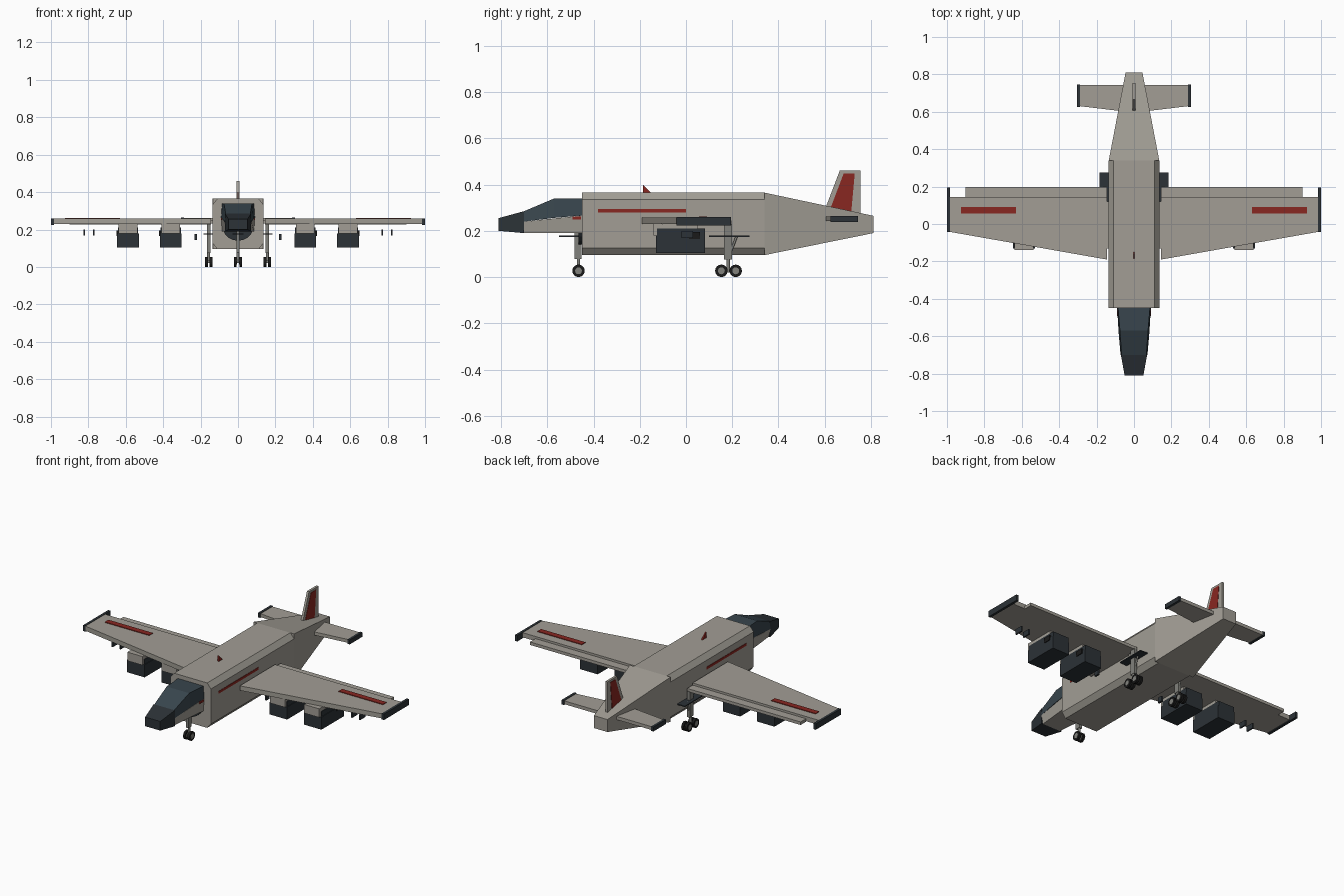
import bpy, bmesh, math
from mathutils import Vector

if "Cube" in bpy.data.objects:
    bpy.data.objects.remove(bpy.data.objects["Cube"])

mats = {}
COL = {"hull": (0.36, 0.34, 0.30, 1), "dark": (0.025, 0.032, 0.038, 1), "glass": (0.04, 0.06, 0.075, 1),
       "red": (0.25, 0.02, 0.015, 1), "metal": (0.22, 0.22, 0.20, 1), "black": (0.01, 0.01, 0.01, 1)}


def finish(name, bm, col):
    bmesh.ops.recalc_face_normals(bm, faces=bm.faces)
    me = bpy.data.meshes.new(name)
    bm.to_mesh(me)
    bm.free()
    if col not in mats:
        mats[col] = bpy.data.materials.new(col)
        mats[col].diffuse_color = COL[col]
    me.materials.append(mats[col])
    ob = bpy.data.objects.new(name, me)
    bpy.context.collection.objects.link(ob)
    return ob


def loft(name, rings, col):
    """Skin a list of equal-length point rings and cap both ends."""
    bm = bmesh.new()
    rs = [[bm.verts.new(p) for p in r] for r in rings]
    n = len(rs[0])
    for a, b in zip(rs, rs[1:]):
        for i in range(n):
            bm.faces.new((a[i], a[(i + 1) % n], b[(i + 1) % n], b[i]))
    bm.faces.new(rs[0])
    bm.faces.new(rs[-1])
    return finish(name, bm, col)


def box(name, x0, x1, y0, y1, z0, z1, col):
    return loft(name, [[(x0, y, z0), (x1, y, z0), (x1, y, z1), (x0, y, z1)] for y in (y0, y1)], col)


def side_plate(name, pts, x0, x1, col):
    """(y, z) outline extruded along x."""
    return loft(name, [[(x, y, z) for y, z in pts] for x in (x0, x1)], col)


def top_plate(name, pts, z0, z1, col):
    """(x, y) outline extruded along z."""
    return loft(name, [[(x, y, z) for x, y in pts] for z in (z0, z1)], col)


def rod(name, a, b, r, col, n=12):
    a, b = Vector(a), Vector(b)
    q = (b - a).to_track_quat('Z', 'Y')
    ring = [q @ Vector((r * math.cos(2 * math.pi * i / n), r * math.sin(2 * math.pi * i / n), 0)) for i in range(n)]
    return loft(name, [[p + v for v in ring] for p in (a, b)], col)


def mirror(ob):
    m = ob.modifiers.new("mirror", 'MIRROR')
    m.use_axis[0] = True
    m.use_bisect_axis[0] = False
    m.use_mirror_merge = False
    return ob


def trap(y, wb, wt, z0, z1):
    return [(-wb, y, z0), (wb, y, z0), (wt, y, z1), (-wt, y, z1)]


def wheel(name, x, y, w, pair):
    parts = [rod(name, (x - w / 2, y, 0.027), (x + w / 2, y, 0.027), 0.027, "black", 16),
             rod(name + "_hub", (x - w / 2 - 0.001, y, 0.027), (x + w / 2 + 0.001, y, 0.027), 0.015, "metal")]
    if pair:
        for p in parts:
            mirror(p)


# Fuselage: chamfered box and square tapering tail
oct_pts = [(-.11, .095), (.11, .095), (.135, .125), (.135, .335), (.11, .365), (-.11, .365), (-.135, .335), (-.135, .125)]
loft("fuselage", [[(x, y, z) for x, z in oct_pts] for y in (-.45, .34)], "hull")
loft("tail_cone", [trap(.34, .135, .135, .095, .365), trap(.81, .045, .045, .19, .265)], "hull")
mirror(box("side_stripe", .13, .137, -.38, 0, .28, .295, "red"))
side_plate("antenna", [(-.187, .364), (-.15, .364), (-.187, .4)], -.004, .004, "red")

# Cockpit: lower hull, glass canopy and dark nose
loft("cockpit_hull", [trap(-.45, .085, .09, .19, .266), trap(-.70, .06, .072, .19, .24)], "hull")
loft("canopy", [trap(-.45, .09, .085, .266, .34), trap(-.57, .083, .075, .256, .34),
                trap(-.70, .072, .066, .24, .285)], "glass")
loft("nose", [trap(-.70, .07, .07, .19, .285), trap(-.81, .05, .05, .2, .255)], "dark")
rod("front_bulkhead", (0, -.465, .225), (0, -.45, .225), .085, "dark", 20)
mirror(box("cockpit_mark", .084, .092, -.492, -.455, .25, .262, "red"))

# Wings with flaps, tips and stripes
mirror(top_plate("wing", [(.145, -.19), (.985, -.042), (.985, .145), (.145, .145)], .23, .258, "hull"))
mirror(box("wing_root", .125, .15, -.13, .12, .232, .25, "hull"))
mirror(box("flap", .145, .9, .145, .197, .227, .245, "hull"))
mirror(box("wing_tip", .985, 1.0, -.042, .195, .224, .26, "dark"))
mirror(box("wing_stripe", .63, .925, .056, .09, .255, .262, "red"))

# Engines under the wings
for i, x in enumerate((.36, .588)):
    n = "inner" if i == 0 else "outer"
    mirror(side_plate(n + "_pylon", [(-.14, .18), (.05, .18), (.05, .232), (-.14, .232)], x - .05, x + .05, "hull"))
    mirror(box(n + "_engine", x - .058, x + .058, -.13, .082, .105, .18, "dark"))
    mirror(box(n + "_engine_top", x - .054, x + .054, -.125, .082, .18, .21, "dark"))
    mirror(box(n + "_engine_vent", x + .054, x + .062, .012, .06, .165, .195, "black"))

# Small hardpoints below the wings
for x in (.77, .822):
    mirror(box("hardpoint", x - .004, x + .004, -.02, .03, .168, .2, "dark"))
mirror(box("inner_hardpoint", .22, .232, -.06, -.03, .143, .175, "dark"))

# Tail surfaces
side_plate("fin", [(.6, .29), (.665, .46), (.755, .46), (.755, .265), (.6, .28)], -.007, .007, "hull")
side_plate("fin_panel", [(.622, .29), (.682, .448), (.73, .448), (.715, .285)], -.009, .009, "red")
mirror(top_plate("tailplane", [(.04, .6), (.29, .63), (.29, .742), (.04, .742)], .242, .262, "hull"))
mirror(box("tailplane_tip", .29, .305, .625, .745, .238, .265, "dark"))

# Nose gear
box("nose_gear_plate", -.03, .03, -.55, -.45, .173, .179, "dark")
box("nose_gear_leg", -.009, .009, -.483, -.453, .078, .19, "metal")
rod("nose_gear_strut", (0, -.465, .027), (0, -.465, .1), .007, "metal")
rod("nose_axle", (-.012, -.465, .027), (.012, -.465, .027), .006, "metal")
wheel("nose_wheel", .014, -.465, .014, True)

# Main gear
mirror(box("main_gear_plate", .125, .185, .1, .275, .173, .179, "dark"))
mirror(box("main_gear_leg", .148, .165, .165, .2, .075, .23, "metal"))
mirror(rod("main_gear_strut", (.157, .183, .025), (.157, .183, .1), .008, "metal"))
mirror(rod("main_gear_brace", (.157, .19, .1), (.157, .22, .178), .005, "metal"))
mirror(box("main_bogie", .152, .162, .152, .216, .02, .034, "metal"))
for y in (.153, .215):
    for x in (.145, .169):
        wheel("main_wheel", x, y, .015, True)

for m in bpy.data.materials:
    if m.users and not m.is_grease_pencil:
        m.use_nodes = True
        m.node_tree.nodes["Principled BSDF"].inputs["Base Color"].default_value = m.diffuse_color
